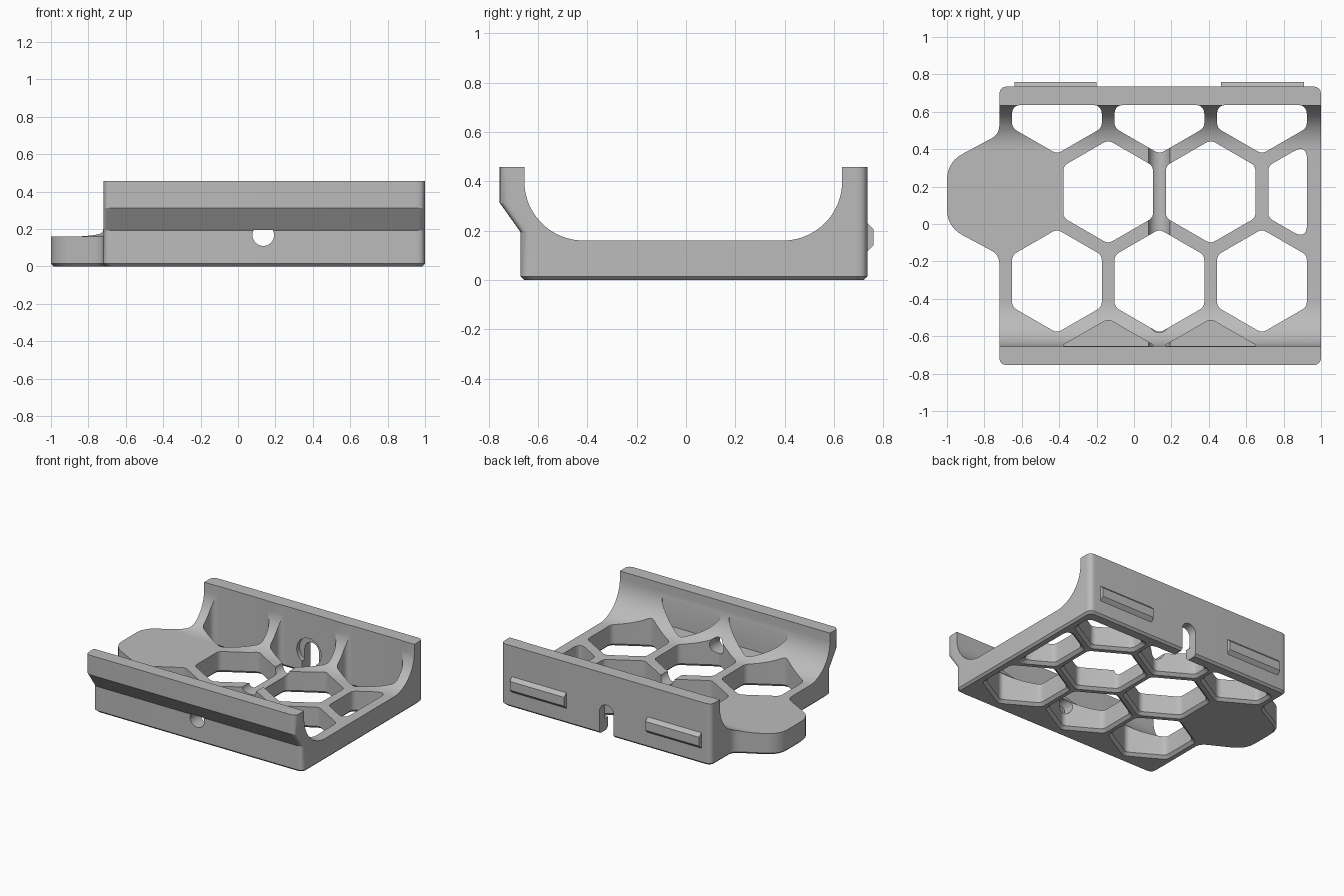
import bpy, bmesh, math
from mathutils import Vector

cube = bpy.data.objects.get("Cube")
if cube:
    bpy.data.objects.remove(cube)

grey = bpy.data.materials.new("plain grey")
grey.use_nodes = True
grey.diffuse_color = (0.5, 0.5, 0.5, 1)
grey.node_tree.nodes["Principled BSDF"].inputs["Base Color"].default_value = (0.5, 0.5, 0.5, 1)


def offset(pts, d):
    """Grow (d > 0) or shrink a counter-clockwise polygon with mitred corners."""
    out = []
    for i, p in enumerate(pts):
        u = (p - pts[i - 1]).normalized()
        v = (pts[(i + 1) % len(pts)] - p).normalized()
        n1, n2 = Vector((u.y, -u.x)), Vector((v.y, -v.x))
        out.append(p + (n1 + n2) * (d / (1 + n1.dot(n2))))
    return out


def rounded(pts, radii, steps=7):
    """Replace each corner by a curve of about the given radius."""
    out = []
    for i, p in enumerate(pts):
        a, b = pts[i - 1] - p, pts[(i + 1) % len(pts)] - p
        t = radii[i] / math.tan(a.angle(b) / 2)
        t = min(t, 0.48 * a.length, 0.48 * b.length)
        a, b = p + a.normalized() * t, p + b.normalized() * t
        for k in range(steps + 1):
            s = k / steps
            out.append(a * (1 - s) ** 2 + p * (2 * s * (1 - s)) + b * s * s)
    return out


def clip(pts, axis, limit, sign):
    """Keep the part of a polygon where sign * coordinate <= sign * limit."""
    out = []
    for i, p in enumerate(pts):
        q = pts[i - 1]
        dp, dq = sign * (p[axis] - limit), sign * (q[axis] - limit)
        if dp * dq < 0:
            out.append(q.lerp(p, dq / (dq - dp)))
        if dp <= 0:
            out.append(p)
    return out


AXES = {"x": lambda u, v, h: (h, u, v),
        "y": lambda u, v, h: (u, h, v),
        "z": lambda u, v, h: (u, v, h)}


def loft(name, levels, axis="z"):
    """Join matching polygons, each given with its height along the axis."""
    bm = bmesh.new()
    rings = [[bm.verts.new(AXES[axis](p[0], p[1], h)) for p in pts] for pts, h in levels]
    for lo, hi in zip(rings, rings[1:]):
        for i in range(len(lo)):
            bm.faces.new((lo[i - 1], lo[i], hi[i], hi[i - 1]))
    bm.faces.new(rings[0])
    bm.faces.new(rings[-1])
    bmesh.ops.recalc_face_normals(bm, faces=bm.faces)
    mesh = bpy.data.meshes.new(name)
    bm.to_mesh(mesh)
    bm.free()
    mesh.materials.append(grey)
    ob = bpy.data.objects.new(name, mesh)
    bpy.context.collection.objects.link(ob)
    return ob


def cut(target, cutter):
    mod = target.modifiers.new("cut", "BOOLEAN")
    mod.operation, mod.solver, mod.object = "DIFFERENCE", "EXACT", cutter
    bpy.context.view_layer.objects.active = target
    bpy.ops.object.modifier_apply(modifier=mod.name)
    bpy.data.objects.remove(cutter)


def arc(cx, cy, r, start, end, steps=20):
    angles = [math.radians(start + (end - start) * k / steps) for k in range(steps + 1)]
    return [Vector((cx + r * math.cos(a), cy + r * math.sin(a))) for a in angles]


# Tray block: plan outline with side tab, stepped out under the front lip
def plan(front, inset=0):
    pts = [(-0.72, front), (1, front), (1, 0.735), (-0.72, 0.735),
           (-0.72, 0.48), (-1, 0.33), (-1, -0.015), (-0.72, -0.165)]
    pts = offset([Vector(p) for p in pts], -inset)
    return rounded(pts, [0.045] * 4 + [0.08, 0.16, 0.16, 0.08])


tray = loft("tray", [(plan(-0.67, 0.015), 0), (plan(-0.67), 0.015), (plan(-0.67), 0.193),
                     (plan(-0.755), 0.313), (plan(-0.755), 0.457)])

# Trough with large fillets
trough = ([Vector((-0.655, 0.7))] + arc(-0.415, 0.4, 0.24, 180, 270)
          + arc(0.393, 0.4, 0.24, 270, 360) + [Vector((0.633, 0.7))])
cut(tray, loft("trough_cutter", [(trough, -1.2), (trough, 1.2)], "x"))


# Honeycomb openings, chamfered underneath
def hexagon(cx, cy):
    pts = [Vector((cx, cy)) + p for p in arc(0, 0, 0.277, 30, 330, 5)]
    return clip(clip(pts, 1, 0.636, 1), 0, 0.925, 1)


def hex_cut(pts, chamfer, bottom):
    radii = [0.05] * len(pts)
    levels = [(rounded(pts, radii), bottom + 0.02), (rounded(pts, radii), 0.8)]
    if chamfer:
        wide = rounded(offset(pts, 0.03), radii)
        levels.insert(0, (wide, bottom - 0.01))
    cut(tray, loft("hex_cutter", levels))


PITCH = 0.548
for cx0, cy, count in ((-0.412, -0.305, 3), (-0.138, 0.172, 3), (-0.412, 0.652, 3)):
    for i in range(count):
        hex_cut(hexagon(cx0 + i * PITCH, cy), True, 0)

# Shallow pockets in the front fillet
for i in range(2):
    hex_cut(clip(hexagon(-0.138 + i * PITCH, -0.785), 1, -0.652, -1), False, 0.142)


# Bolt bore along the tray, and the open slot with recess in the back wall
def slot(r):
    return [Vector((0.135 + r, -0.1))] + arc(0.135, 0.168, r, 0, 180) + [Vector((0.135 - r, -0.1))]


bore = arc(0.135, 0.168, 0.058, 0, 351, 39)
cut(tray, loft("bore_cutter", [(bore, -0.672), (bore, 0.9)], "y"))
cut(tray, loft("slot_cutter", [(slot(0.058), 0.6), (slot(0.058), 0.9)], "y"))
recess = arc(0.135, 0.168, 0.1, 0, 351, 39)
cut(tray, loft("recess_cutter", [(recess, 0.6), (recess, 0.67)], "y"))

# Snap ribs on the back wall
rib = [(0.72, 0.115), (0.735, 0.115), (0.76, 0.14), (0.76, 0.205), (0.735, 0.23), (0.72, 0.23)]
for name, x0, x1 in (("right_snap_rib", -0.64, -0.2), ("left_snap_rib", 0.465, 0.91)):
    loft(name, [(rib, x0), (rib, x1)], "x")

# Smooth curved walls, keep edges crisp
bpy.ops.object.select_all(action="DESELECT")
tray.select_set(True)
bpy.context.view_layer.objects.active = tray
bpy.ops.object.shade_smooth_by_angle(angle=math.radians(25))
